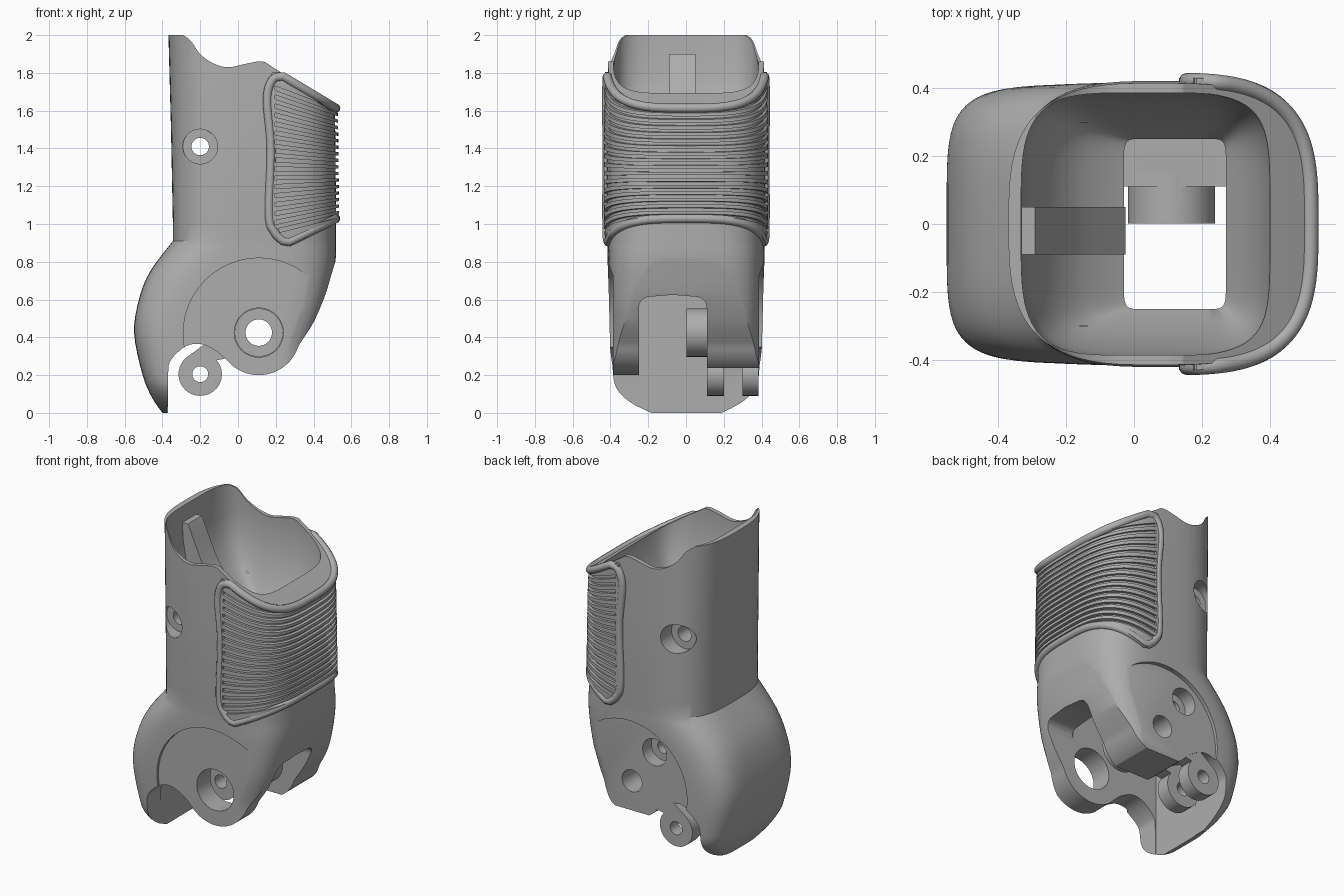
import bpy, bmesh, math

if "Cube" in bpy.data.objects:
    bpy.data.objects.remove(bpy.data.objects["Cube"])

grey = bpy.data.materials.new("plain grey")
grey.use_nodes = True
COLOR = (0.42, 0.42, 0.42, 1)
grey.diffuse_color = COLOR
grey.node_tree.nodes["Principled BSDF"].inputs["Base Color"].default_value = COLOR


def finish(name, bm):
    bmesh.ops.recalc_face_normals(bm, faces=bm.faces)
    mesh = bpy.data.meshes.new(name)
    bm.to_mesh(mesh)
    bm.free()
    mesh.materials.append(grey)
    ob = bpy.data.objects.new(name, mesh)
    bpy.context.collection.objects.link(ob)
    return ob


def activate(ob):
    bpy.ops.object.select_all(action='DESELECT')
    ob.select_set(True)
    bpy.context.view_layer.objects.active = ob


def boolean(ob, tool, op='DIFFERENCE'):
    activate(ob)
    mod = ob.modifiers.new("cut", 'BOOLEAN')
    mod.object, mod.operation, mod.solver = tool, op, 'EXACT'
    bpy.ops.object.modifier_apply(modifier=mod.name)
    bpy.data.objects.remove(tool)


def oval(x0, x1, b, n, t):
    # point of a squared-off oval spanning x0..x1 and -b..b
    c, s = math.cos(t), math.sin(t)
    px = (x0 + x1) / 2 + (x1 - x0) / 2 * math.copysign(abs(c) ** (2 / n), c)
    return px, b * math.copysign(abs(s) ** (2 / n), s)


def loft(name, rows, grow=0, seg=80):
    bm = bmesh.new()
    rings = []
    for z, x0, x1, b, n in rows:
        rings.append([bm.verts.new((*oval(x0 - grow, x1 + grow, b + grow, n,
                                          math.tau * (i + .5) / seg), z)) for i in range(seg)])
    for lo, hi in zip(rings, rings[1:]):
        for i in range(seg):
            j = (i + 1) % seg
            bm.faces.new((lo[i], lo[j], hi[j], hi[i]))
    bm.faces.new(rings[0])
    bm.faces.new(rings[-1])
    return finish(name, bm)


def add_prism(bm, pts, lo, hi, axis='y'):
    def place(p, w):
        return (p[0], w, p[1]) if axis == 'y' else (w, p[0], p[1])
    a = [bm.verts.new(place(p, lo)) for p in pts]
    b = [bm.verts.new(place(p, hi)) for p in pts]
    bm.faces.new(a)
    bm.faces.new(b)
    for i in range(len(pts)):
        j = (i + 1) % len(pts)
        bm.faces.new((a[i], a[j], b[j], b[i]))


def prism(name, pts, lo, hi, axis='y'):
    bm = bmesh.new()
    add_prism(bm, pts, lo, hi, axis)
    return finish(name, bm)


def arc(cx, cz, r, a0, a1, n=20):
    return [(cx + r * math.cos(math.radians(a0 + (a1 - a0) * i / n)),
             cz + r * math.sin(math.radians(a0 + (a1 - a0) * i / n))) for i in range(n + 1)]


def disc(name, x, z, r, lo, hi):
    return prism(name, arc(x, z, r, 0, 352.5, 47), lo, hi)


def smooth(pts, n=6):
    # Catmull-Rom curve through the points
    p = [pts[0]] + pts + [pts[-1]]
    out = []
    for a, b, c, d in zip(p, p[1:], p[2:], p[3:]):
        for k in range(n):
            t = k / n
            out.append(tuple(.5 * (2 * b[i] + (c[i] - a[i]) * t
                                   + (2 * a[i] - 5 * b[i] + 4 * c[i] - d[i]) * t * t
                                   + (3 * b[i] - a[i] - 3 * c[i] + d[i]) * t ** 3) for i in (0, 1)))
    return out + [pts[-1]]


# Outer body: height, left x, right x, half width, squareness
bulge = smooth([(0, -.40), (.08, -.455), (.2, -.505), (.42, -.55), (.6, -.525), (.75, -.465), (.91, -.345)], 4)
rows = []
for z, x0 in bulge:
    half = .415 - .02 * max(0, 1 - z / .8) - .16 * max(0, 1 - z / .18) ** 2.2
    right = .52 - .13 * min(1, max(0, (.85 - z) / .5)) ** 1.5
    rows.append((z, x0, right, half, 5 - 1.6 * min(1, max(0, (z - .55) / .36))))
rows += [(1.0, -.345, .52, .42, 3.3), (1.5, -.355, .515, .42, 3.2), (2.05, -.37, .50, .41, 3.1)]
body = loft("body_shell", rows)

# Side outline trims the wavy top rim and the hinge end
top = smooth([(-.29, 2.0), (-.25, 1.97), (-.2, 1.9), (-.13, 1.85), (-.05, 1.83),
              (.05, 1.85), (.13, 1.86), (.2, 1.82), (.56, 1.59)])
hook = smooth([(-.37, -.05), (-.37, .2), (-.355, .28), (-.28, .35), (-.2, .365), (-.12, .33), (-.07, .29)])
side = hook + arc(.11, .42, .22, 222, 342) + smooth([(.33, .37), (.4, .48), (.46, .62), (.5, .75), (.56, .95)])
outline = [(-.7, -.05), (-.7, 2.0)] + top + side[::-1]
boolean(body, prism("outline_cutter", outline, -.7, .7), 'INTERSECT')

# Bowl-shaped socket above a square shaft, with a central fin left standing
cavity = loft("cavity_cutter", [(.55, -.03, .27, .25, 14), (1.36, -.03, .27, .25, 14),
                                (1.42, -.14, .31, .285, 9), (1.52, -.23, .36, .33, 6),
                                (1.65, -.3, .395, .37, 5), (1.8, -.325, .41, .385, 4.5),
                                (2.1, -.335, .41, .385, 4)])
fin = [(-.5, 1.9), (-.29, 1.9)] + smooth([(-.28, 1.88), (-.2, 1.7), (-.14, 1.6), (-.025, 1.45)], 5) \
    + [(-.025, .8), (-.5, .8)]
boolean(cavity, prism("fin", fin, -.09, .05))
boolean(body, cavity)

# Arched mouth at the hinge end
mouth = [(-.25, -.1)] + arc(-.19, .555, .06, 180, 95, 6) + [(-.07, .625)] \
    + arc(.05, .555, .06, 85, 0, 6) + [(.11, -.1)]
boolean(body, prism("mouth_cutter", mouth, -.375, .8, 'x'))
boolean(body, prism("tongue_trim", [(-.15, .1), (.8, .1), (.8, .237), (-.15, .237)], .05, .7))

# Flat round recesses on both cheeks, countersinks for the upper screw
for s in (-1, 1):
    boolean(body, disc("cheek_cutter", .11, .42, .4, *sorted((s * .387, s * .7))))
    boolean(body, disc("countersink", -.2, 1.41, .092, *sorted((s * .3, s * .7))))
boolean(body, disc("screw_hole", -.2, 1.41, .046, -.8, .8))

# Inner hinge boss and pivot holes
boolean(body, disc("hinge_boss", .11, .425, .128, .002, .15), 'UNION')
boolean(body, disc("pivot_front", .11, .425, .13, -.7, -.15))
boolean(body, disc("pivot_back", .11, .425, .07, -.05, .7))
boolean(body, disc("side_countersink", -.05, .65, .085, .3, .7))
boolean(body, disc("side_screw_hole", -.05, .65, .04, .2, .7))

# Two-eared lever on the back cheek
lever = arc(-.2, .205, .115, 132, 400) + [(-.08, .285), (0, .31), (0, .5), (-.1, .42)]
for lo, hi in ((.112, .2), (.3, .385)):
    ear = prism("lever_ear", lever, lo, hi)
    boolean(ear, disc("ear_hole", -.2, .205, .042, 0, .6))
    activate(ear)
    bpy.ops.object.shade_smooth_by_angle(angle=math.radians(30))

# Ribbed grip pad wrapped around the right side
grip_rows = [r for r in rows if r[0] > .7]
pad = loft("grip_pad", grip_rows, .016)
pad_edge = smooth([(.6, 1.565), (.53, 1.61), (.22, 1.795), (.17, 1.765), (.145, 1.66),
                   (.16, 1.4), (.15, 1.05), (.18, .95), (.24, .9), (.3, .895), (.53, 1.035), (.6, 1.08)])
boolean(pad, prism("pad_cutter", pad_edge, -.7, .7), 'INTERSECT')
boolean(pad, loft("pad_hollow", grip_rows, -.008))
bm = bmesh.new()
GROOVES = 17
for i in range(GROOVES):
    f = i / (GROOVES - 1)
    zl, zr = .96 + .76 * f, 1.06 + .51 * f
    add_prism(bm, [(.195, zl - .011), (.6, zr - .008), (.6, zr + .008), (.195, zl + .011)], -.7, .7)
boolean(pad, finish("groove_cutter", bm))

# Rounded rim following the pad outline over the body surface
X0, X1, HALF, N = -.35, .518, .42, 3.25


def side_y(x):
    u = abs((x - (X0 + X1) / 2) / ((X1 - X0) / 2))
    return HALF * max(0, 1 - u ** N) ** (1 / N)


def sweep(height):
    pts = []
    for i in range(61):
        x, y = oval(X0, X1, HALF, N, math.radians(-78 + 156 * i / 60))
        if x > .25:
            pts.append((x, y, height(x)))
    return pts


flank = smooth([(.24, 1.78), (.185, 1.765), (.155, 1.66), (.175, 1.4), (.165, 1.05), (.195, .955), (.24, .91)])
upper = sweep(lambda x: 1.78 - .6 * (x - .24))
lower = sweep(lambda x: .905 + .5 * max(0, x - .27))
path = upper + [(x, side_y(x), z) for x, z in flank] + lower[::-1] \
    + [(x, -side_y(x), z) for x, z in flank[::-1]]
curve = bpy.data.curves.new("grip_rim", 'CURVE')
curve.dimensions = '3D'
curve.bevel_depth = .024
curve.bevel_resolution = 3
spline = curve.splines.new('POLY')
spline.points.add(len(path) - 1)
for p, co in zip(spline.points, path):
    p.co = (*co, 1)
spline.use_cyclic_u = True
curve.materials.append(grey)
rim = bpy.data.objects.new("grip_rim", curve)
bpy.context.collection.objects.link(rim)

for ob in (body, pad):
    activate(ob)
    bpy.ops.object.shade_smooth_by_angle(angle=math.radians(30))
